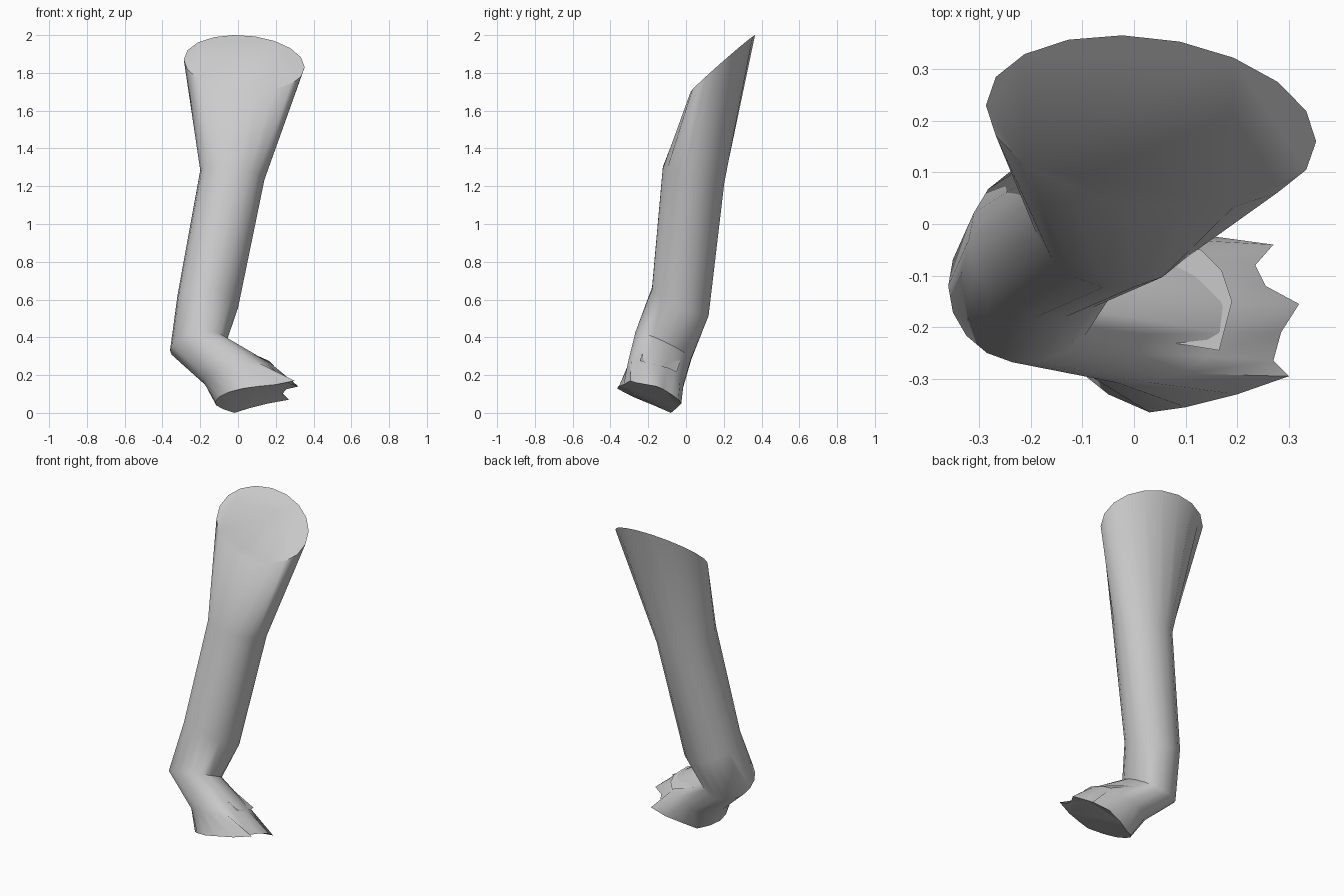
import bpy, bmesh, math
from mathutils import Vector

if "Cube" in bpy.data.objects:
    bpy.data.objects.remove(bpy.data.objects["Cube"])

N = 18

def ring(c, u, v):
    """Tilted elliptical cross-section: centre, half-axis across, half-axis back."""
    c, u, v = Vector(c), Vector(u), Vector(v)
    return [c + u * math.cos(2 * math.pi * i / N) + v * math.sin(2 * math.pi * i / N) for i in range(N)]

def make(name, bm, angle):
    me = bpy.data.meshes.new(name)
    bm.to_mesh(me)
    bm.free()
    ob = bpy.data.objects.new(name, me)
    bpy.context.collection.objects.link(ob)
    bpy.ops.object.select_all(action='DESELECT')
    ob.select_set(True)
    bpy.context.view_layer.objects.active = ob
    bpy.ops.object.shade_smooth_by_angle(angle=math.radians(angle))
    return ob

# Limb cross-sections from the slanted top cut to the instep
rings = [
    ring((0.033, 0.195, 1.85), (0.32, -0.035, -0.02), (0, 0.167, 0.149)),
    ring((-0.03, 0.04, 1.26), (0.17, 0, -0.025), (0, 0.165, -0.04)),
    ring((-0.16, -0.03, 0.59), (0.16, 0, -0.035), (0, 0.152, -0.07)),
    ring((-0.21, -0.12, 0.355), (0.15, 0, 0.025), (0, 0.15, -0.07)),
    ring((0.0, -0.16, 0.205), (0.185, 0, 0.04), (0, 0.15, -0.055)),
]

# Ragged edge of the foot, starting at the toe and running round the back
sole = [(.32, -.155, .14), (.255, -.12, .125), (.235, -.08, .10), (.27, -.04, .07),
        (.16, -.025, .05), (.06, -.05, .025), (-.02, -.08, 0), (-.08, -.12, .02),
        (-.115, -.17, .04), (-.12, -.22, .06), (-.10, -.28, .085), (-.05, -.33, .11),
        (.03, -.365, .13), (.10, -.355, .14), (.20, -.33, .15), (.30, -.295, .17),
        (.27, -.265, .16), (.285, -.21, .15)]
rings.append([Vector(p) for p in sole])

bm = bmesh.new()
loops = [[bm.verts.new(p) for p in r] for r in rings]
for a, b in zip(loops, loops[1:]):
    for i in range(N):
        j = (i + 1) % N
        bm.faces.new((a[i], b[i], b[j], a[j]))
caps = [bm.faces.new(loops[0]), bm.faces.new(loops[-1][::-1])]
bmesh.ops.triangulate(bm, faces=[caps[1]])
bm.normal_update()
make("limb_and_foot", bm, 50)

# Flat cut plate on top of the instep
bm = bmesh.new()
plate = [(-.05, -.21, .37), (.165, -.245, .275), (.19, -.15, .25),
         (.17, -.09, .235), (.13, -.05, .215), (-.08, -.02, .30)]
bm.faces.new([bm.verts.new(p) for p in plate])
make("instep_plate", bm, 30)
